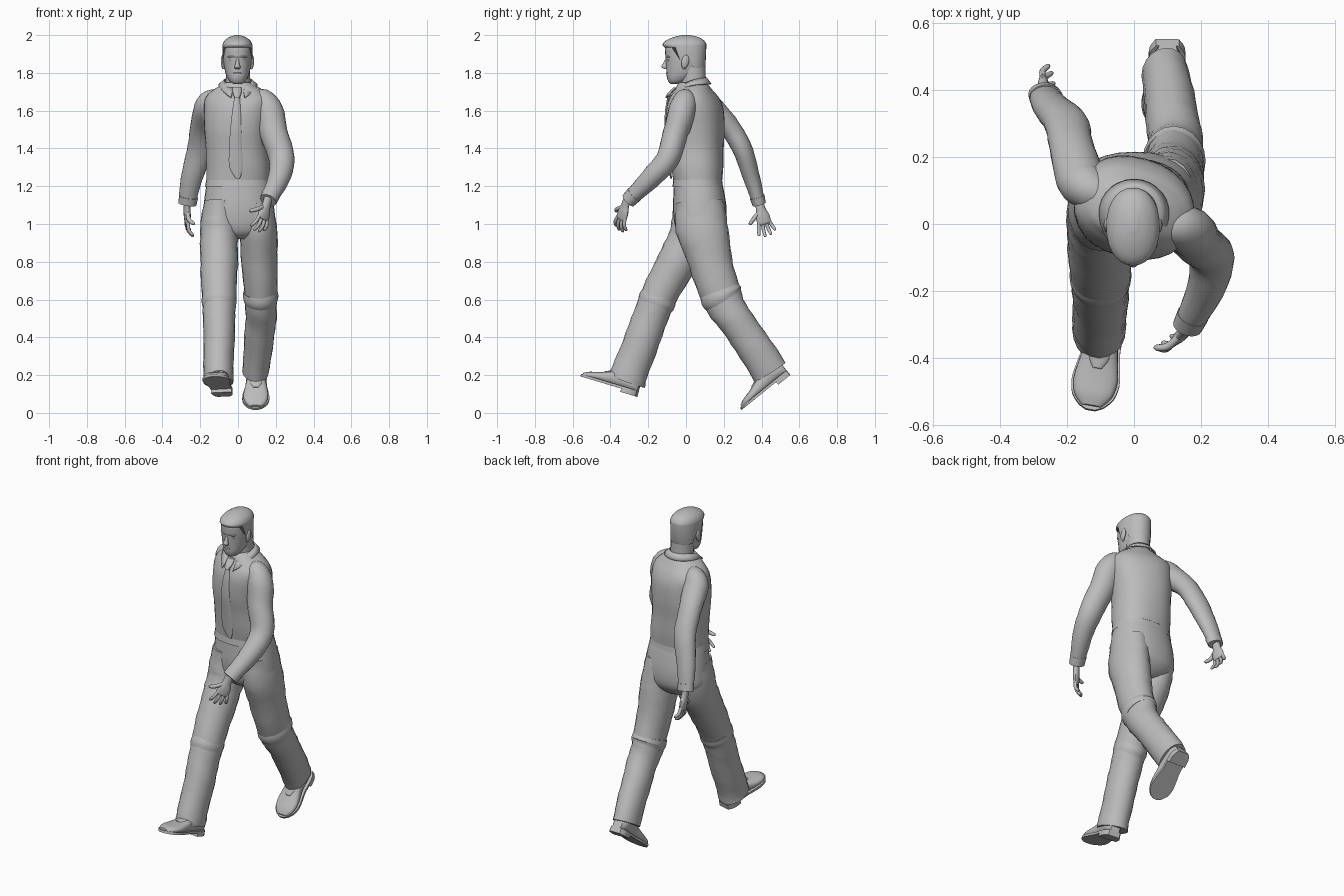
import bpy, bmesh, math
from mathutils import Vector, Matrix

cube = bpy.data.objects.get("Cube")
if cube:
    bpy.data.objects.remove(cube, do_unlink=True)

grey = bpy.data.materials.new("plain_grey")
grey.use_nodes = True
grey.diffuse_color = (0.5, 0.5, 0.5, 1)
grey.node_tree.nodes["Principled BSDF"].inputs["Base Color"].default_value = (0.5, 0.5, 0.5, 1)
parts = []
X, Y, Z = Vector((1, 0, 0)), Vector((0, 1, 0)), Vector((0, 0, 1))


def finish(name, bm):
    bmesh.ops.recalc_face_normals(bm, faces=bm.faces)
    mesh = bpy.data.meshes.new(name)
    bm.to_mesh(mesh)
    bm.free()
    mesh.materials.append(grey)
    ob = bpy.data.objects.new(name, mesh)
    bpy.context.collection.objects.link(ob)
    parts.append(ob)
    return ob


def smooth_rings(rings, steps):
    """Catmull-Rom interpolation of every ring value."""
    out = []
    for i in range(len(rings) - 1):
        p0, p1, p2 = rings[max(i - 1, 0)], rings[i], rings[i + 1]
        p3 = rings[min(i + 2, len(rings) - 1)]
        for k in range(steps):
            t = k / steps
            out.append([b + t * ((c - a) + t * ((2 * a - 5 * b + 4 * c - d)
                        + t * (3 * b - a - 3 * c + d))) / 2
                        for a, b, c, d in zip(p0, p1, p2, p3)])
    return out + [list(rings[-1])]


def tube(name, rings, ref=X, axes=None, power=2, steps=4, sides=20, fold=0):
    """Loft of oval rings (x, y, z, half width, half depth, optional yaw)."""
    rings = smooth_rings(rings, steps)
    mids = [Vector(r[:3]) for r in rings]
    bm, loops = bmesh.new(), []
    for i, r in enumerate(rings):
        if axes:
            a, b = axes
        else:
            t = (mids[min(i + 1, len(mids) - 1)] - mids[max(i - 1, 0)]).normalized()
            a = (ref - t * ref.dot(t)).normalized()
            b = t.cross(a)
        if len(r) > 5:
            turn = Matrix.Rotation(math.radians(r[5]), 3, 'Z')
            a, b = turn @ a, turn @ b
        loop = []
        for k in range(sides):
            ang = math.tau * k / sides
            c, s = math.cos(ang), math.sin(ang)
            grow = 1 + fold * math.sin(1.9 * i + 2 * ang) * math.sin(0.7 * i + ang)
            u = math.copysign(abs(c) ** (2 / power), c) * max(r[3], .001) * grow
            v = math.copysign(abs(s) ** (2 / power), s) * max(r[4], .001) * grow
            loop.append(bm.verts.new(mids[i] + a * u + b * v))
        loops.append(loop)
    for p, q in zip(loops, loops[1:]):
        for k in range(sides):
            n = (k + 1) % sides
            bm.faces.new((p[k], p[n], q[n], q[k]))
    bm.faces.new(loops[0])
    bm.faces.new(loops[-1])
    return finish(name, bm)


def ball(name, at, size, tilt=0):
    bm = bmesh.new()
    bmesh.ops.create_uvsphere(bm, u_segments=16, v_segments=10, radius=1)
    bm.transform(Matrix.Translation(at) @ Matrix.Rotation(tilt, 4, 'X')
                 @ Matrix.Diagonal((*size, 1)))
    return finish(name, bm)


# Shirt body, twisted so the left shoulder leads
tube("shirt_body", [
    (0, .062, 1.232, .168, .13, 0), (0, .06, 1.3, .168, .137, -5),
    (-.005, .055, 1.4, .165, .142, -10), (-.005, .05, 1.5, .172, .15, -15),
    (0, .047, 1.6, .18, .145, -18), (0, .045, 1.66, .178, .125, -18),
    (0, .042, 1.7, .145, .1, -15), (0, .037, 1.73, .1, .085, -10),
    (0, .035, 1.75, .07, .07, -5)], axes=(X, Y), power=2.3, sides=28)

# Trouser seat and waistband
tube("trouser_seat", [
    (0, .062, 1.24, .163, .124), (.003, .068, 1.17, .176, .134),
    (.004, .073, 1.08, .188, .142), (.004, .075, 1, .19, .135),
    (.002, .07, .95, .14, .11), (0, .07, .92, .06, .07)],
    axes=(X, Y), power=2.3, sides=28)
tube("waistband", [(0, .062, 1.195, .175, .134), (0, .062, 1.235, .168, .129)],
     axes=(X, Y), power=2.3, sides=28, steps=1)

# Trouser legs: left trails, right leads
tube("left_trouser_leg", [
    (.098, .07, 1.12, .085, .125), (.106, .085, .98, .1, .138),
    (.114, .13, .8, .096, .116), (.12, .19, .61, .086, .107),
    (.122, .255, .5, .082, .093), (.11, .34, .38, .078, .093),
    (.094, .445, .215, .07, .097)], fold=.035)
tube("right_trouser_leg", [
    (-.095, .06, 1.12, .085, .125), (-.1, .045, .98, .1, .125),
    (-.1, -.005, .87, .1, .112), (-.1, -.075, .75, .098, .103),
    (-.1, -.165, .57, .088, .094), (-.1, -.212, .44, .084, .094),
    (-.103, -.285, .25, .08, .096), (-.105, -.315, .165, .08, .1)], fold=.035)
tube("left_knee_fold", [(.118, .178, .645, .09, .108), (.12, .19, .615, .094, .114),
                        (.121, .205, .59, .086, .102)])
tube("right_knee_fold", [(-.1, -.14, .62, .09, .096), (-.1, -.155, .59, .093, .1),
                         (-.1, -.168, .56, .087, .092)])

# Sleeves
sleeves = {
    "left": [(.07, .01, 1.65, .04, .05), (.125, -.005, 1.65, .062, .066),
             (.163, -.02, 1.6, .072, .076), (.19, -.055, 1.48, .067, .074),
             (.232, -.1, 1.34, .062, .068), (.213, -.195, 1.235, .054, .057),
             (.16, -.305, 1.125, .037, .043)],
    "right": [(-.07, .08, 1.65, .04, .05), (-.125, .1, 1.65, .062, .066),
              (-.16, .135, 1.61, .068, .074), (-.188, .24, 1.5, .056, .066),
              (-.205, .305, 1.38, .052, .067), (-.248, .35, 1.235, .044, .056),
              (-.268, .388, 1.105, .032, .045)]}
for side, rings in sleeves.items():
    tube(side + "_sleeve", rings, ref=Y, fold=.03)
    end, before = Vector(rings[-1][:3]), Vector(rings[-2][:3])
    start = end.lerp(before, .3)
    wide, deep = rings[-1][3] + .004, rings[-1][4] + .003
    tube(side + "_cuff", [(*start, wide + .004, deep + .003), (*end, wide, deep)],
         ref=Y, steps=2)


# Hands with spread fingers
def hand(side, wrist, aim, thumbward, curl):
    w, d = Vector(wrist), Vector(aim).normalized()
    s = Vector(thumbward)
    s = (s - d * s.dot(d)).normalized()
    n = d.cross(s) * curl
    tube(side + "_palm", [
        (*(w - d * .03), .024, .019), (*(w + d * .015), .026, .018),
        (*(w + d * .05), .037, .018), (*(w + d * .085), .037, .014),
        (*(w + d * .095), .03, .008)], ref=s, sides=14)

    def finger(label, base, way, length, r):
        way = way.normalized()
        mid = base + way * length * .55
        tip = base + way * length + n * length * .28
        tube(f"{side}_{label}", [(*base, r, r), (*mid, r, r),
             (*base.lerp(tip, .92), r * .8, r * .8), (*tip, .002, .002)],
             ref=s, sides=10, steps=3)
    for k, length in enumerate((.074, .084, .08, .064)):
        off = 1.5 - k
        finger(f"finger_{k + 1}", w + d * .078 + s * off * .018,
               d + s * off * .2, length, .0095)
    finger("thumb", w + d * .03 + s * .02, s + d * .75, .078, .0115)


hand("left", (.153, -.318, 1.11), (-.25, -.28, -.93), (-.7, -.6, .1), 1)
hand("right", (-.27, .393, 1.09), (.03, .25, -.97), (.15, -1, -.1), -1)


# Shoes: upper, welt and heel block, laid out along the sole
def shoe(side, heel, toe, up):
    heel = Vector(heel)
    f = (Vector(toe) - heel).normalized()
    up = Vector(up)
    up = (up - f * up.dot(f)).normalized()
    across = f.cross(up)
    shape = [(.0, .028, .07), (.03, .046, .105), (.08, .05, .118), (.13, .051, .1),
             (.18, .06, .078), (.23, .066, .062), (.275, .056, .05), (.305, .03, .036)]
    tube(side + "_shoe", [(*(heel + f * u + up * (h + .014) / 2), w, (h - .014) / 2)
                          for u, w, h in shape], axes=(across, up), power=2.5)

    def slab(name, outline, low, high):
        bm = bmesh.new()
        edge = outline + [(u, -w) for u, w in reversed(outline)]
        face = bm.faces.new([bm.verts.new(heel + f * u + across * w + up * low)
                             for u, w in edge])
        new = bmesh.ops.extrude_face_region(bm, geom=[face])["geom"]
        bmesh.ops.translate(bm, vec=up * (high - low),
                            verts=[v for v in new if isinstance(v, bmesh.types.BMVert)])
        finish(name, bm)
    outline = [(r[0], r[1] + .006) for r in smooth_rings(shape, 3)] + [(.316, .014)]
    slab(side + "_sole", outline, .012, .026)
    slab(side + "_shoe_heel", [p for p in outline if p[0] < .085], -.006, .014)
    # Lace flap over the instep
    tube(side + "_shoe_tongue", [(*(heel + f * u + up * h), w, .008) for u, h, w in
         ((.09, .112, .03), (.13, .098, .032), (.17, .08, .03), (.2, .068, .014))],
         axes=(across, up))


shoe("left", (.1, .548, .205), (.092, .303, .007), (0, -.62, .79))
shoe("right", (-.075, -.262, .092), (-.128, -.55, .178), (0, .29, .956))

# Neck and head
tube("neck", [(0, .045, 1.69, .07, .075), (0, .038, 1.76, .065, .068),
              (0, .032, 1.83, .064, .072)], axes=(X, Y))
tube("head", [
    (-.003, -.06, 1.742, .02, .022), (-.003, -.05, 1.752, .038, .042),
    (-.003, -.03, 1.775, .054, .071), (-.003, -.014, 1.805, .065, .089),
    (-.003, -.006, 1.85, .073, .1), (-.003, -.004, 1.9, .077, .106),
    (-.003, -.004, 1.94, .075, .105), (-.003, -.001, 1.972, .06, .084),
    (-.003, 0, 1.992, .03, .044), (-.003, 0, 1.996, .004, .006)],
    axes=(X, Y), power=2.15, sides=28)

# Hair cap: quiff ledge at the front, lower at the back
hair = tube("hair", [
    (-.003, -.005, 1.935, .079, .109), (-.003, -.008, 1.95, .079, .116),
    (-.003, -.005, 1.972, .067, .1), (-.003, 0, 1.99, .042, .064),
    (-.003, 0, 2, .012, .02)], axes=(X, Y), power=2.15, sides=28)
for v in hair.data.vertices:
    if v.co.z < 1.945 and v.co.y > -.045:
        v.co.z -= .065 if v.co.y < .03 else .11
        v.co.y -= .004 if v.co.y > .03 else 0

# Face
tube("nose", [(-.003, -.1, 1.877, .008, .007), (-.003, -.11, 1.85, .01, .012),
              (-.003, -.114, 1.832, .016, .016), (-.003, -.106, 1.82, .012, .008)],
     axes=(X, Y), sides=12)
ball("brow", (-.003, -.088, 1.885), (.052, .022, .009))
ball("upper_lip", (-.003, -.094, 1.799), (.024, .012, .005))
ball("lower_lip", (-.003, -.091, 1.79), (.021, .012, .005))
ball("chin", (-.003, -.076, 1.762), (.026, .018, .015))
for side, m in (("left", 1), ("right", -1)):
    ball(side + "_eye", (m * .03 - .003, -.091, 1.867), (.014, .009, .007))
    ball(side + "_ear", (m * .078 - .003, -.004, 1.86), (.01, .02, .036), -.2)
    ball(side + "_ear_lobe", (m * .074 - .003, -.01, 1.832), (.008, .011, .013))

# Shirt collar, open at the front
bm = bmesh.new()
rows = []
for k in range(25):
    th = .35 + (math.tau - .7) * k / 24
    c = (1 + math.cos(th)) / 2
    sx, cy = math.sin(th), -math.cos(th)
    rows.append([bm.verts.new((sx * .074, .033 + cy * .077, 1.775 - .05 * c * c)),
                 bm.verts.new((sx * .105, .033 + cy * (.102 + .052 * c ** 4),
                               1.742 - .08 * c ** 4))])
for p, q in zip(rows, rows[1:]):
    bm.faces.new((p[0], p[1], q[1], q[0]))
thick = finish("collar", bm).modifiers.new("thickness", 'SOLIDIFY')
thick.thickness = .007

# Necktie
tube("tie_knot", [(-.005, -.055, 1.722, .024, .014), (-.005, -.085, 1.69, .022, .014),
                  (-.005, -.1, 1.668, .013, .01)], axes=(X, Y), sides=12)
tube("necktie", [
    (-.005, -.092, 1.675, .014, .006), (-.008, -.105, 1.6, .022, .006),
    (-.012, -.107, 1.5, .029, .006), (-.013, -.095, 1.4, .034, .006),
    (-.01, -.084, 1.3, .036, .006), (0, -.08, 1.24, .01, .005)],
    axes=(X, Y), sides=12)

# Smooth shading with sharp creases kept
for ob in bpy.context.selected_objects:
    ob.select_set(False)
for ob in parts:
    ob.select_set(True)
bpy.context.view_layer.objects.active = parts[0]
bpy.ops.object.shade_smooth_by_angle(angle=math.radians(40))
